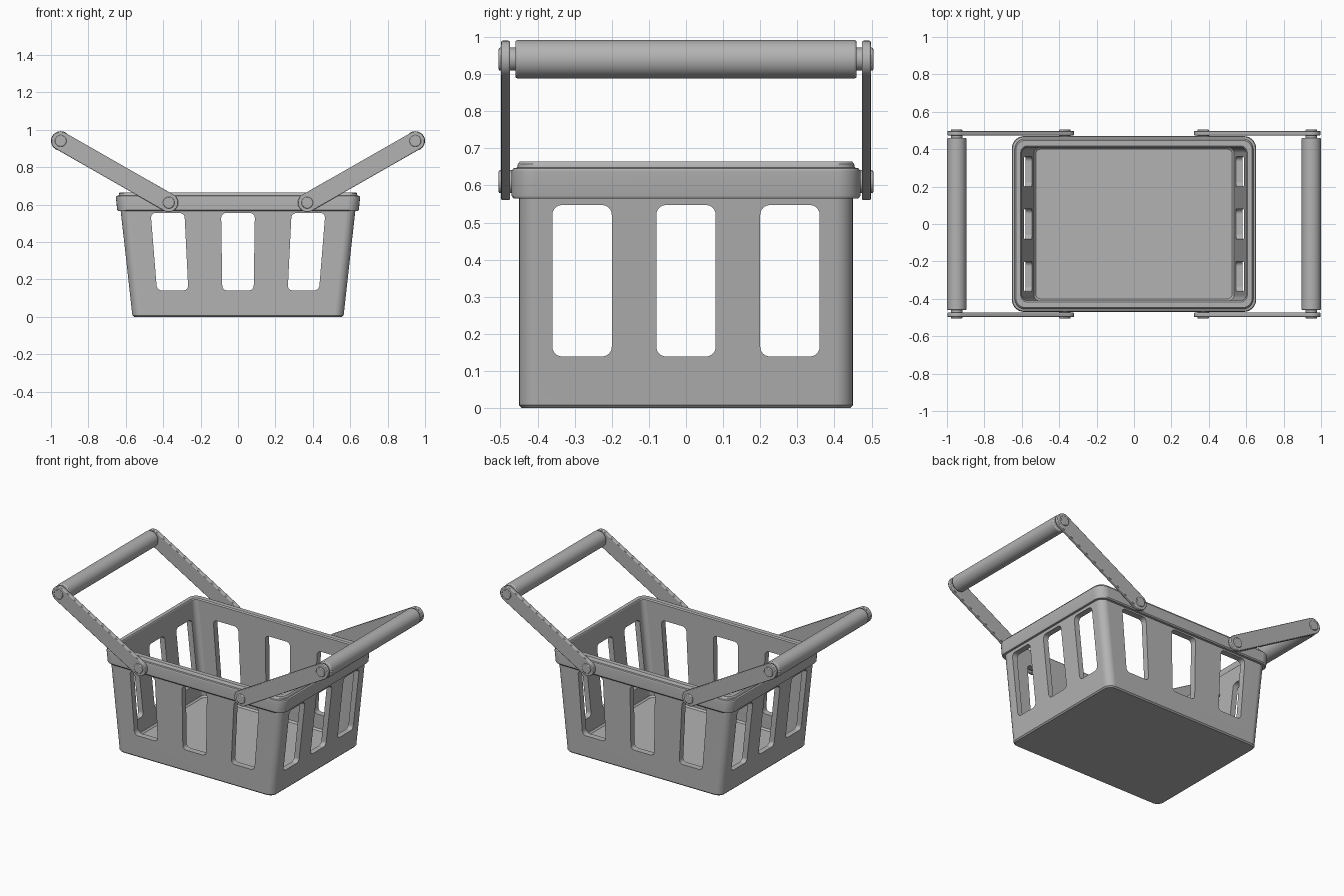
import bpy, bmesh
from math import sin, cos, pi, atan2, radians

if "Cube" in bpy.data.objects:
    bpy.data.objects.remove(bpy.data.objects["Cube"])

COLOUR = (0.45, 0.45, 0.45, 1)
grey = bpy.data.materials.new("grey_plastic")
grey.use_nodes = True
grey.diffuse_color = COLOUR
grey.node_tree.nodes["Principled BSDF"].inputs["Base Color"].default_value = COLOUR


def make_object(name, bm):
    bmesh.ops.recalc_face_normals(bm, faces=bm.faces)
    mesh = bpy.data.meshes.new(name)
    bm.to_mesh(mesh)
    bm.free()
    mesh.materials.append(grey)
    obj = bpy.data.objects.new(name, mesh)
    bpy.context.collection.objects.link(obj)
    return obj


def smooth(obj):
    bpy.ops.object.select_all(action='DESELECT')
    obj.select_set(True)
    bpy.context.view_layer.objects.active = obj
    bpy.ops.object.shade_smooth_by_angle(angle=radians(35))
    obj.modifiers.new("flat_faces", 'WEIGHTED_NORMAL').keep_sharp = True


def add_bevel(obj, width):
    mod = obj.modifiers.new("soft_edges", 'BEVEL')
    mod.width, mod.segments, mod.angle_limit = width, 2, radians(50)


def rounded_rect(hx, hy, r, steps=6):
    """Outline of a rounded rectangle centred on the origin."""
    points = []
    for k, (sx, sy) in enumerate([(1, 1), (-1, 1), (-1, -1), (1, -1)]):
        for i in range(steps + 1):
            a = (k + i / steps) * pi / 2
            points.append((sx * (hx - r) + r * cos(a), sy * (hy - r) + r * sin(a)))
    return points


def add_prism(bm, outline, start, end, axis='Y'):
    """Extrude an outline (across, z) along the x or y axis."""
    def place(u, z, d):
        return (u, d, z) if axis == 'Y' else (d, u, z)
    a, b = [[bm.verts.new(place(u, z, d)) for u, z in outline] for d in (start, end)]
    n = len(outline)
    bm.faces.new(a)
    bm.faces.new(b[::-1])
    for i in range(n):
        bm.faces.new((a[i], b[i], b[(i + 1) % n], a[(i + 1) % n]))


def circle(x, z, r, n=32):
    return [(x + r * cos(2 * pi * i / n), z + r * sin(2 * pi * i / n)) for i in range(n)]


def capsule(x0, z0, x1, z1, r, n=14):
    """Outline of a straight bar with round ends."""
    t = atan2(z1 - z0, x1 - x0)
    ends = [(x1, z1, t - pi / 2), (x0, z0, t + pi / 2)]
    return [(x + r * cos(s + pi * i / n), z + r * sin(s + pi * i / n))
            for x, z, s in ends for i in range(n + 1)]


# Basket shell: rounded rings (half x, half y, z, corner) up the outside, over the rim, down inside
RINGS = [(.557, .442, 0, .042), (.565, .45, .008, .05), (.627, .45, .565, .05),
         (.64, .465, .565, .06), (.646, .47, .572, .065), (.653, .47, .638, .065),
         (.649, .465, .646, .06), (.638, .455, .648, .055), (.637, .453, .658, .053),
         (.631, .447, .665, .05), (.606, .417, .665, .035), (.6, .41, .658, .03),
         (.535, .41, .05, .03), (.525, .4, .04, .025)]
bm = bmesh.new()
loops = [[bm.verts.new((x, y, z)) for x, y in rounded_rect(hx, hy, r)]
         for hx, hy, z, r in RINGS]
for low, high in zip(loops, loops[1:]):
    for i in range(len(low)):
        j = (i + 1) % len(low)
        bm.faces.new((low[i], low[j], high[j], high[i]))
bm.faces.new(loops[0][::-1])
bm.faces.new(loops[-1])
basket = make_object("basket", bm)

# Window openings: three through front and back (flaring upward), three through the sides
front, side = bmesh.new(), bmesh.new()
for k in (-1, 0, 1):
    shape = rounded_rect(.087, .207, .026)
    add_prism(front, [((k * .363 + u) * (1 + .18 * v), .348 + v) for u, v in shape], -.7, .7)
    shape = rounded_rect(.08, .204, .026)
    add_prism(side, [(k * .28 + u, .343 + v) for u, v in shape], -.8, .8, 'X')
cutters = [make_object("front_window_cutter", front), make_object("side_window_cutter", side)]
for cutter in cutters:
    cutter.hide_render = True
    mod = basket.modifiers.new("windows", 'BOOLEAN')
    mod.operation, mod.solver, mod.object = 'DIFFERENCE', 'EXACT', cutter

# Bake the openings and drop the cutters
evaluated = basket.evaluated_get(bpy.context.evaluated_depsgraph_get())
cut_mesh = bpy.data.meshes.new_from_object(evaluated)
basket.modifiers.clear()
basket.data = cut_mesh
for cutter in cutters:
    bpy.data.objects.remove(cutter)
smooth(basket)

# Two folding handles, each with a grip, two arms, and pins at both arm ends
PIVOT_X, PIVOT_Z, GRIP_X, GRIP_Z = .37, .61, .948, .94
for s, word in ((1, "left"), (-1, "right")):
    bm = bmesh.new()
    add_prism(bm, circle(s * GRIP_X, GRIP_Z, .052, 40), -.46, .46)
    grip = make_object(word + "_grip", bm)
    add_bevel(grip, .006)
    smooth(grip)

    for t, place in ((-1, "front"), (1, "back")):
        bm = bmesh.new()
        add_prism(bm, capsule(s * PIVOT_X, PIVOT_Z, s * GRIP_X, GRIP_Z, .05), t * .474, t * .498)
        arm = make_object(word + "_" + place + "_arm", bm)
        add_bevel(arm, .004)
        smooth(arm)

        bm = bmesh.new()
        add_prism(bm, circle(s * PIVOT_X, PIVOT_Z, .031), t * .46, t * .505)
        add_prism(bm, circle(s * GRIP_X, GRIP_Z, .031), t * .45, t * .505)
        pins = make_object(word + "_" + place + "_pins", bm)
        add_bevel(pins, .004)
        smooth(pins)
